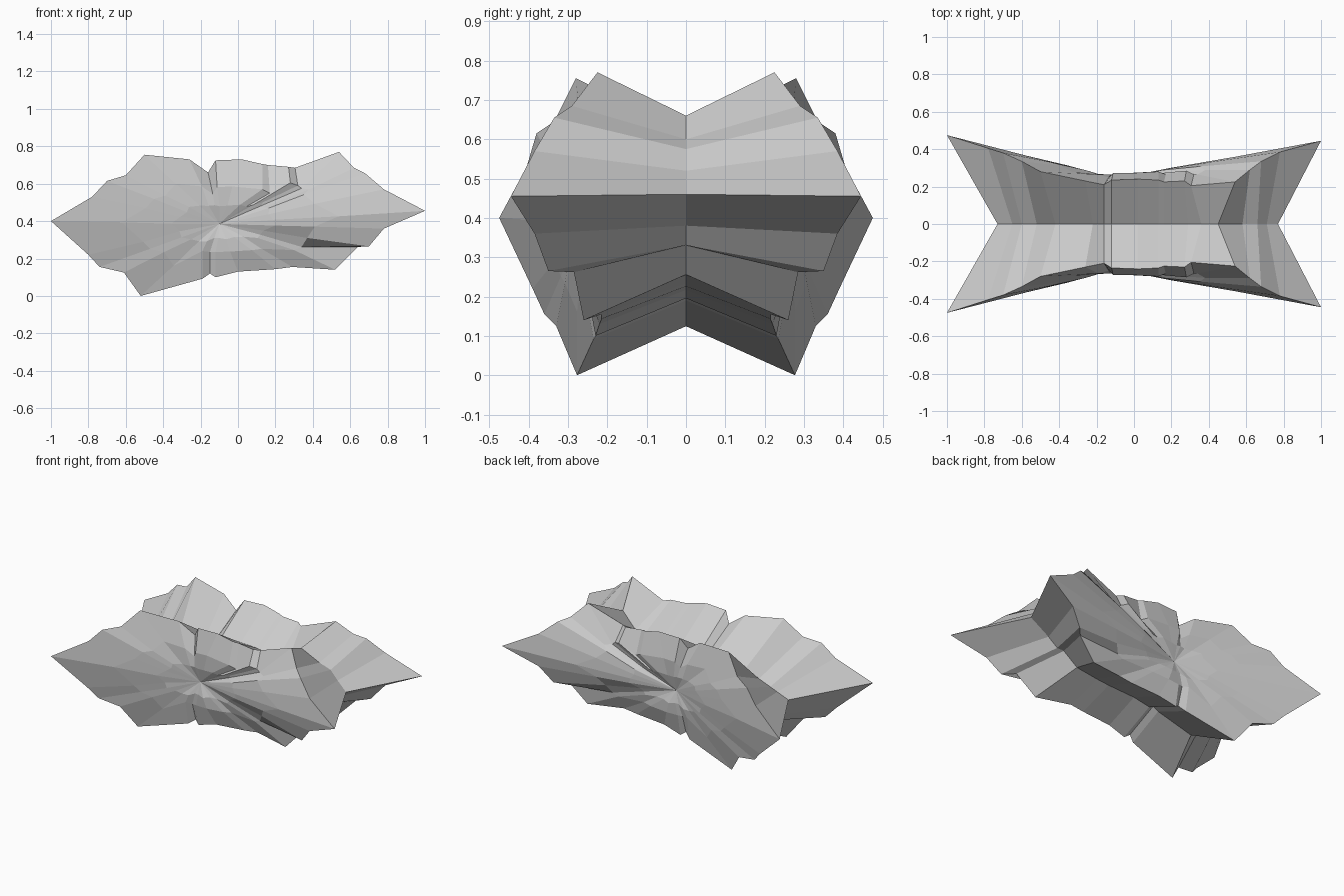
import bpy, bmesh

# Outer rim of the front half: x, height, depth (clockwise from the left tip)
RIM = [(-1, .40, .475), (-.78, .53, .405), (-.70, .615, .38), (-.60, .645, .335), (-.50, .755, .28),
       (-.26, .73, .23), (-.16, .66, .21), (-.12, .725, .235), (.02, .73, .24), (.13, .705, .235),
       (.16, .70, .225), (.27, .69, .23), (.305, .685, .205), (.54, .77, .225), (.62, .685, .29),
       (.68, .655, .335), (.78, .57, .385), (1, .455, .445), (.78, .36, .385), (.70, .265, .35),
       (.64, .262, .285), (.52, .14, .26), (.29, .155, .215), (.20, .143, .215), (0, .13, .22),
       (-.12, .10, .23), (-.15, .12, .215), (-.19, .092, .235), (-.52, .0, .277), (-.61, .125, .33),
       (-.74, .155, .36), (-.80, .22, .39)]
CENTRE = (-.10, .385, .24)

# Folds in the face that do not follow the regular spacing
FOLDS = {9: (.13, .57, .28), 10: (.17, .55, .265), 11: (.28, .605, .285), 12: (.32, .59, .265),
         13: (.34, .575, .265), 14: (.38, .57, .288), 19: (.37, .31, .288), 20: (.34, .262, .262),
         21: (.30, .245, .258), 25: (-.12, .235, .255), 26: (-.15, .235, .25), 27: (-.19, .24, .262)}

# Upper valley in the plane of symmetry: x, height
VALLEY = [(-.73, .40), (-.65, .43), (-.60, .45), (-.52, .48), (-.42, .515), (-.22, .575),
          (-.16, .55), (-.12, .575), (.02, .58), (.13, .575), (.16, .57), (.29, .56),
          (.36, .56), (.45, .66), (.58, .60), (.66, .575), (.71, .52), (.77, .46)]


def seam_point(i):
    # Top follows the valley, underside is the rim drawn inward
    if i < len(VALLEY):
        return (*VALLEY[i], 0)
    x, z, y = RIM[i]
    k = .95 if abs(x) < .3 else .82
    return (x * k, .43 + (.60 if .5 < x < .75 else .71) * (z - .43), 0)


def blend(p, f, bulge):
    # Point between the hub and p, pushed outward
    x, z, y = (c + (r - c) * f for c, r in zip(CENTRE, p))
    return (x, z, y + bulge * max(0, 1 - abs(p[0])))


def average(ring, i):
    # Mean of a point and its neighbours around the ring
    near = [ring[(i + d) % len(ring)] for d in (-1, 0, 0, 1)]
    return [sum(c) / len(near) for c in zip(*near)]


bm = bmesh.new()


def vert(p):
    return bm.verts.new((p[0], -p[2], p[1]))


# Faceted rings from the middle seam to the hub of the front face
n = len(RIM)
middle = [FOLDS.get(i, blend(p, .58, .032 + .008 * (i % 2))) for i, p in enumerate(RIM)]
inner = [blend(average(middle, i), .5 + .06 * (i % 3 == 0), .012 + .006 * (i % 3 == 0))
         for i in range(n)]
rings = [[vert(p) for p in ring] for ring in
         ([seam_point(i) for i in range(n)], RIM, middle, inner)]
for a, b in zip(rings, rings[1:]):
    for i in range(n):
        j = (i + 1) % n
        bm.faces.new((a[i], a[j], b[j], b[i]))
hub = vert(CENTRE)
for i in range(n):
    bm.faces.new((rings[-1][i], rings[-1][(i + 1) % n], hub))
bmesh.ops.recalc_face_normals(bm, faces=bm.faces)
bm.normal_update()
if hub.normal.y > 0:
    bmesh.ops.reverse_faces(bm, faces=bm.faces)

mesh = bpy.data.meshes.new("rock_shell")
bm.to_mesh(mesh)
bm.free()
rock = bpy.data.objects.new("rock_shell", mesh)
bpy.context.collection.objects.link(rock)

# Back half
mirror = rock.modifiers.new("back_half", 'MIRROR')
mirror.use_axis = (False, True, False)
mirror.use_clip = True
